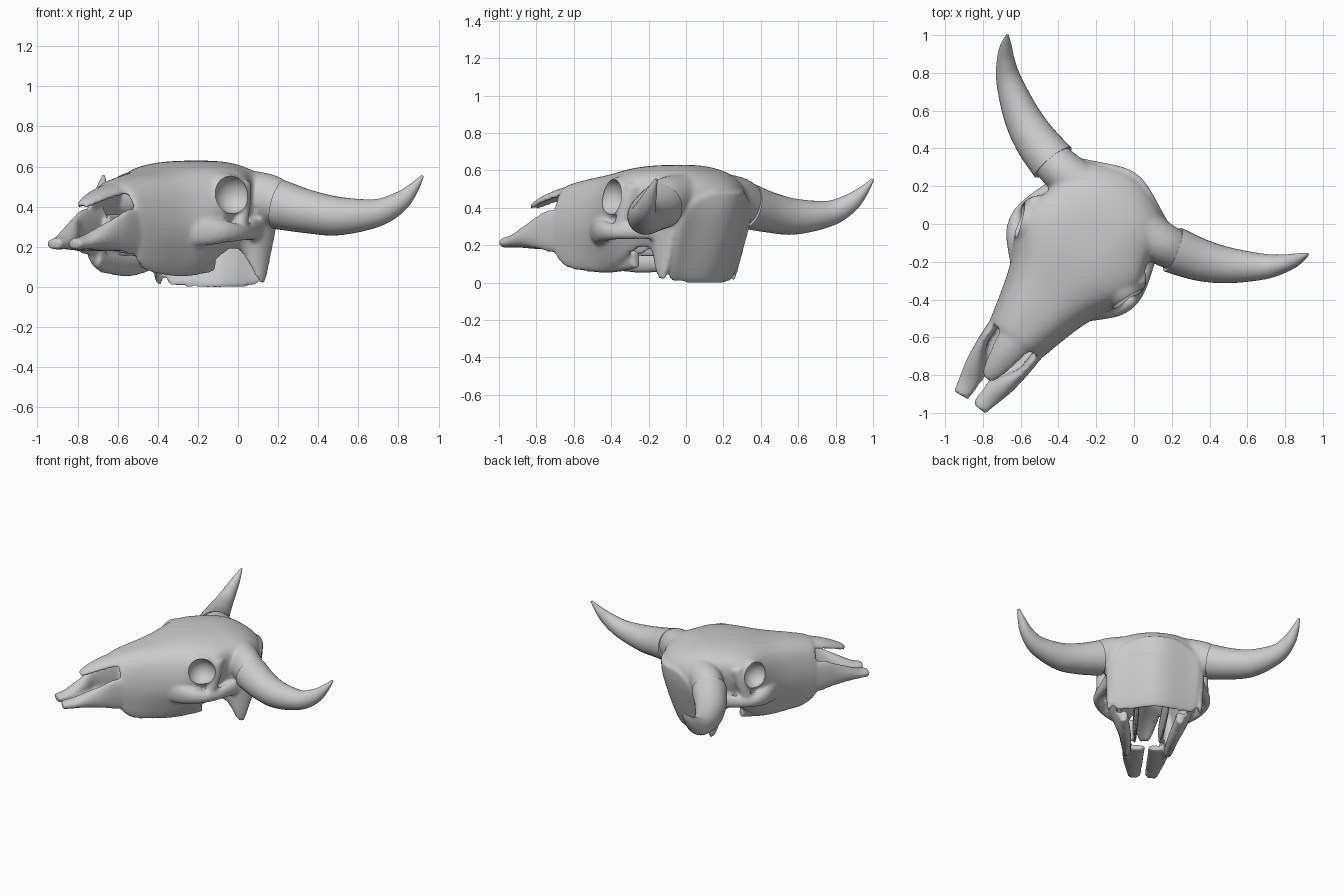
import bpy, bmesh, math
from mathutils import Vector

if "Cube" in bpy.data.objects:
    bpy.data.objects.remove(bpy.data.objects["Cube"])

ANG = math.radians(36.1)
C, S = math.cos(ANG), math.sin(ANG)
Z = Vector((0, 0, 1))


def P(u, v, z):
    """Skull coordinates (u = sideways, v = toward the nose) to world."""
    return Vector((0.125 + u * C - v * S, 0.42 - u * S - v * C, z))


def make(name, bm):
    bmesh.ops.recalc_face_normals(bm, faces=bm.faces)
    me = bpy.data.meshes.new(name)
    bm.to_mesh(me)
    bm.free()
    ob = bpy.data.objects.new(name, me)
    bpy.context.collection.objects.link(ob)
    return ob


def apply_all(ob):
    bpy.ops.object.select_all(action='DESELECT')
    bpy.context.view_layer.objects.active = ob
    ob.select_set(True)
    for m in list(ob.modifiers):
        bpy.ops.object.modifier_apply(modifier=m.name)


def sheet(name, rows, thick):
    """Bone sheet through rows of points, thickened and rounded."""
    bm = bmesh.new()
    g = [[bm.verts.new(p) for p in r] for r in rows]
    for a, b in zip(g, g[1:]):
        for i in range(len(a) - 1):
            bm.faces.new((a[i], a[i + 1], b[i + 1], b[i]))
    ob = make(name, bm)
    m = ob.modifiers.new("thick", 'SOLIDIFY')
    m.thickness, m.offset = thick, 0
    ob.modifiers.new("round", 'SUBSURF').levels = 2
    apply_all(ob)
    return ob


def spline(pts, n=6):
    out = []
    for i in range(len(pts) - 1):
        p0, p1, p2, p3 = (pts[max(0, min(len(pts) - 1, i + k))] for k in (-1, 0, 1, 2))
        for j in range(n):
            t = j / n
            out.append([0.5 * (2 * b + (c - a) * t + (2 * a - 5 * b + 4 * c - d) * t * t
                               + (3 * b - a - 3 * c + d) * t ** 3)
                        for a, b, c, d in zip(p0, p1, p2, p3)])
    return out + [list(pts[-1])]


def tube(name, pts, s=1, sides=24):
    """Sweep an ellipse along (u, v, z, half width, half height) points."""
    pts = spline(pts)
    c = [P(s * p[0], p[1], p[2]) for p in pts]
    bm, rings = bmesh.new(), []
    for i, p in enumerate(pts):
        t = (c[min(i + 1, len(c) - 1)] - c[max(i - 1, 0)]).normalized()
        side = t.cross(Z).normalized()
        up = side.cross(t)
        rings.append([bm.verts.new(c[i] + side * p[3] * math.cos(a) + up * p[4] * math.sin(a))
                      for a in (2 * math.pi * k / sides for k in range(sides))])
    for a, b in zip(rings, rings[1:]):
        for k in range(sides):
            n = (k + 1) % sides
            bm.faces.new((a[k], a[n], b[n], b[k]))
    bm.faces.new(rings[0])
    bm.faces.new(rings[-1])
    return make(name, bm)


def ball(name, centre, r):
    bm = bmesh.new()
    bmesh.ops.create_uvsphere(bm, u_segments=32, v_segments=20, radius=r)
    bmesh.ops.translate(bm, verts=bm.verts, vec=centre)
    return make(name, bm)


# cranium and face: v, top z, top width, mid width, mid z, bottom width, bottom z, skew
stations = [
    (.205, .49, .26, .33, .34, .30, .0, 1),
    (.31, .58, .28, .335, .38, .32, .0, .5),
    (.46, .612, .285, .325, .38, .325, .005, .1),
    (.53, .614, .285, .29, .42, .26, .18, 0),
    (.64, .614, .32, .365, .48, .25, .19, 0),
    (.76, .605, .30, .36, .42, .24, .11, 0),
    (.87, .585, .235, .305, .32, .20, .06, 0),
    (.98, .562, .19, .24, .29, .17, .05, 0),
    (1.10, .545, .155, .205, .28, .16, .055, 0),
    (1.20, .525, .13, .175, .28, .15, .07, 0),
    (1.29, .505, .11, .155, .30, .14, .14, 0)]


def half_profile(st):
    v, zt, wt, wm, zm, wb, zb, k = st
    return [(0, zt), (.55 * wt, zt - .003), (wt, zt - .045), ((wt + wm) / 2 + .01, (zt + zm) / 2 - .015),
            (wm, zm), ((wm + wb) / 2, (zm + zb) / 2), (wb, zb)]


def skewed(st, u, z):
    t = min(abs(u) / .33, 1)
    return P(u, st[0] + st[7] * (.11 * t * t * (3 - 2 * t) + .13 * max(0, (.42 - z) / .42) ** 1.3), z)


rows = []
for st in stations:
    h = half_profile(st)
    rows.append([skewed(st, u, z) for u, z in [(-u, z) for u, z in h[:0:-1]] + h])
parts = [sheet("skull", rows, .034)]

# back plate closing the rear
st = stations[0]
steps = [i / 4 for i in range(-4, 5)]
rows = [[skewed(st, max(u, .12) * t, z - (.015 * (1 - t * t) if z < .1 else 0)) for t in steps]
        for u, z in half_profile(st)]
parts.append(sheet("back_plate", rows, .034))

# nasal bones
rows = []
for v, w, z in ((1.18, .11, .525), (1.3, .095, .505), (1.4, .075, .475), (1.48, .055, .44), (1.54, .03, .405)):
    rows.append([P(w * t, v, z - .045 * t * t * w / .1) for t in (-1, -.5, 0, .5, 1)])
parts.append(sheet("nasal_bones", rows, .03))

# paired bones
for s in (-1, 1):
    parts += [
        tube("horn_core", [(.16, .42, .49, .12, .10), (.32, .41, .44, .115, .125), (.43, .395, .405, .105, .105)], s),
        tube("cheek_arch", [(.19, 1.0, .28, .02, .05), (.28, .90, .275, .035, .07), (.355, .80, .275, .04, .055),
                            (.375, .68, .27, .032, .04), (.31, .47, .29, .03, .06)], s),
        tube("orbit_bar", [(.33, .62, .52, .04, .05), (.355, .65, .42, .035, .04), (.365, .69, .29, .03, .04)], s),
        tube("tooth_row", [(.20, .70, .125, .03, .05), (.168, .95, .105, .038, .055), (.14, 1.22, .14, .026, .045)], s),
        tube("inner_wall", [(.11, .66, .25, .016, .07), (.10, .85, .25, .018, .12), (.09, 1.2, .28, .016, .09)], s),
        tube("upper_jaw", [(.145, 1.15, .27, .03, .12), (.14, 1.31, .275, .028, .118), (.132, 1.4, .265, .03, .09),
                           (.10, 1.5, .245, .05, .06), (.07, 1.6, .222, .055, .036),
                           (.06, 1.685, .213, .045, .028)], s),
        tube("palate", [(.07, 1.26, .2, .062, .022), (.07, 1.42, .2, .06, .022), (.066, 1.58, .21, .055, .022)], s),
        ball("eye_socket", P(s * .29, .725, .455), .115)]

# fuse into one smooth bone surface
bpy.ops.object.select_all(action='DESELECT')
for p in parts:
    p.select_set(True)
skull = parts[0]
bpy.context.view_layer.objects.active = skull
bpy.ops.object.join()
m = skull.modifiers.new("fuse", 'REMESH')
m.mode, m.voxel_size = 'VOXEL', .012
m = skull.modifiers.new("soften", 'SMOOTH')
m.factor, m.iterations = .5, 6

# hollow the eye sockets
cutters = []
for s in (-1, 1):
    cut = ball("socket_cutter", P(s * .375, .76, .46), .098)
    cut.hide_render = True
    m = skull.modifiers.new("socket", 'BOOLEAN')
    m.operation, m.object, m.solver = 'DIFFERENCE', cut, 'EXACT'
    cutters.append(cut)
apply_all(skull)
for cut in cutters:
    bpy.data.objects.remove(cut)
bpy.ops.object.shade_smooth_by_angle(angle=math.radians(50))

# horns
horn = [(.392, .402, .41, .124, .124), (.541, .36, .375, .112, .108), (.68, .295, .353, .095, .096),
        (.835, .19, .368, .068, .07), (.915, .11, .42, .047, .052), (.957, .05, .485, .03, .03),
        (.984, 0, .553, .007, .007)]
for s, name in ((-1, "horn_left"), (1, "horn_right")):
    ob = tube(name, horn, s, 32)
    apply_all(ob)
    bpy.ops.object.shade_smooth_by_angle(angle=math.radians(40))
